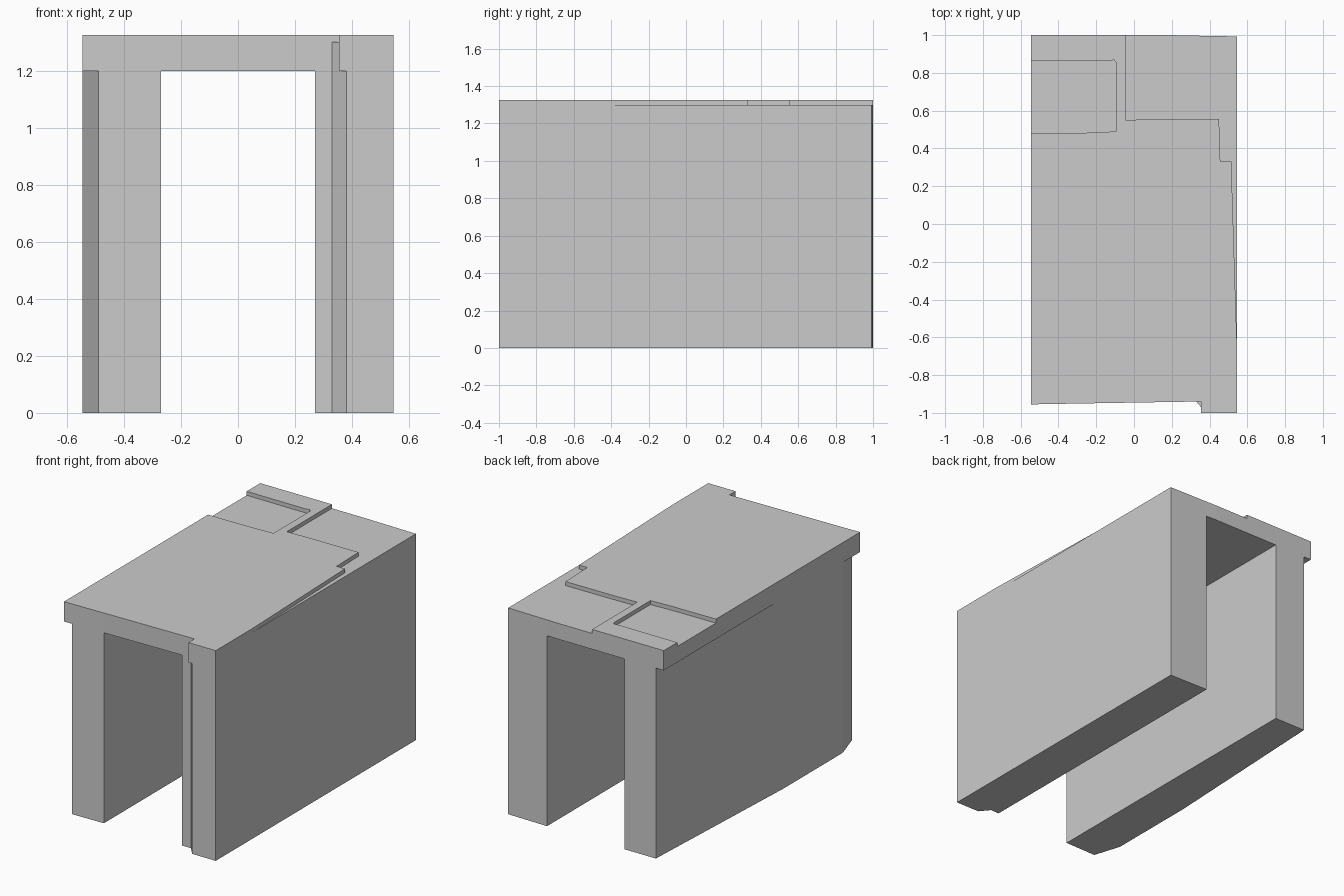
import bpy, bmesh

if "Cube" in bpy.data.objects:
    bpy.data.objects.remove(bpy.data.objects["Cube"])


def prism(name, outline, z0, z1):
    """Extrude a plan outline between two heights."""
    bm = bmesh.new()
    face = bm.faces.new([bm.verts.new((x, y, z0)) for x, y in outline])
    res = bmesh.ops.extrude_face_region(bm, geom=[face], use_keep_orig=True)
    top = [g for g in res["geom"] if isinstance(g, bmesh.types.BMVert)]
    bmesh.ops.translate(bm, verts=top, vec=(0, 0, z1 - z0))
    bmesh.ops.recalc_face_normals(bm, faces=bm.faces)
    mesh = bpy.data.meshes.new(name)
    bm.to_mesh(mesh)
    bm.free()
    ob = bpy.data.objects.new(name, mesh)
    bpy.context.collection.objects.link(ob)
    return ob


def fuse(body, part):
    """Merge a part into the body and discard the part."""
    mod = body.modifiers.new("union", 'BOOLEAN')
    mod.operation = 'UNION'
    mod.solver = 'EXACT'
    mod.object = part
    bpy.context.view_layer.objects.active = body
    bpy.ops.object.modifier_apply(modifier=mod.name)
    bpy.data.objects.remove(part)


# Heights
SOFFIT, DECK, TOP = 1.2, 1.3, 1.325

# Shared front edge of the roof, left to right, with the projecting corner
FRONT = [(-.545, -.955), (-.49, -.954), (-.27, -.95), (.27, -.941),
         (.33, -.94), (.355, -.94), (.355, -1), (.545, -1)]

# Roof slab
body = prism("arch_body", FRONT + [
    (.545, .993), (.27, .998), (.2, 1), (-.27, 1), (-.49, 1), (-.545, 1)],
    SOFFIT, DECK)

# Left wall, set back under the roof at both ends
left_wall = prism("left_wall", [
    (-.27, -.95), (-.27, 1), (-.49, 1), (-.545, -.19), (-.545, -.78),
    (-.49, -.954)], 0, 1.25)

# Right wall with angled front corner
right_wall = prism("right_wall", [
    (.27, -.941), (.33, -.94), (.38, -1), (.545, -1), (.545, .993),
    (.27, .998)], 0, DECK)

# Raised roof layer, with the stepped right edge and the open pocket at left
roof_layer = prism("roof_layer", FRONT + [
    (.545, -.64), (.515, .33), (.457, .33), (.45, .557), (.1, .555),
    (-.045, .55), (-.045, 1), (-.545, 1),
    (-.545, .865), (-.14, .863), (-.105, .868), (-.095, .855),
    (-.095, .49), (-.25, .483), (-.545, .48)], DECK, TOP)

for part in (left_wall, right_wall, roof_layer):
    fuse(body, part)
